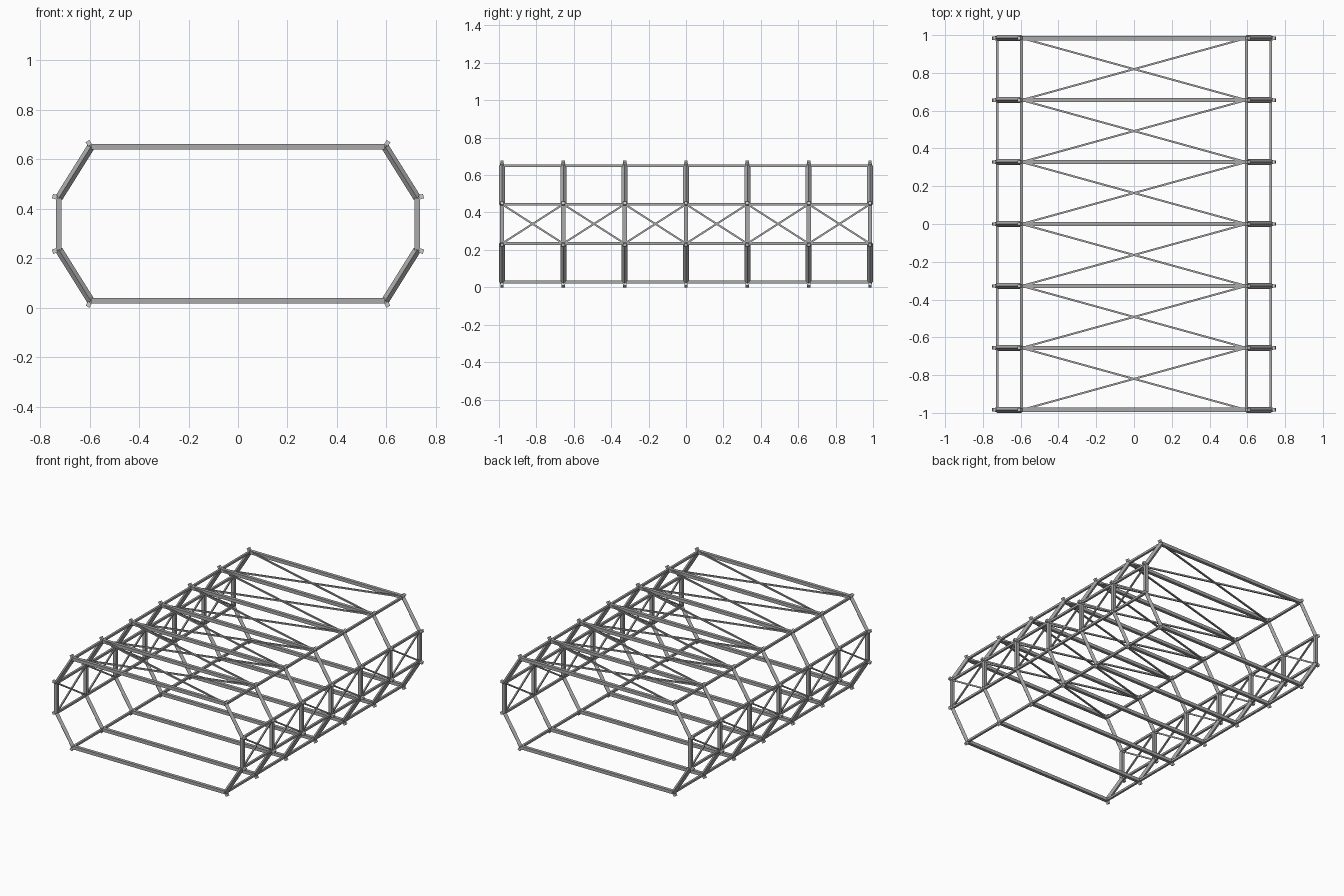
import bpy, bmesh, math
from mathutils import Vector, Matrix

if "Cube" in bpy.data.objects:
    bpy.data.objects.remove(bpy.data.objects["Cube"])

def material(name, c):
    m = bpy.data.materials.new(name)
    m.diffuse_color = (c, c, c, 1)
    m.use_nodes = True
    m.node_tree.nodes["Principled BSDF"].inputs["Base Color"].default_value = m.diffuse_color
    return m

STEEL = material("grey steel", 0.40)
SILVER = material("light silver", 0.60)

def mesh_object(name, bm, mat=STEEL):
    me = bpy.data.meshes.new(name)
    bm.to_mesh(me)
    bm.free()
    me.materials.append(mat)
    ob = bpy.data.objects.new(name, me)
    bpy.context.collection.objects.link(ob)
    return ob

def add_bar(bm, a, b, width, roll=0.0):
    """Square bar from a to b, rolled about its own axis."""
    a, b = Vector(a), Vector(b)
    d = b - a
    up = Vector((0, 1, 0)) if abs(d.y) < 1e-6 else Vector((0, 0, 1))
    if abs(d.x) < 1e-6 and abs(d.y) > 1e-6:
        up = Vector((1, 0, 0))
    side = d.cross(up).normalized()
    up = side.cross(d).normalized()
    rot = Matrix((side, up, -d.normalized())).transposed().to_4x4()
    bmesh.ops.create_cube(bm, size=1, matrix=Matrix.Translation((a + b) / 2) @ rot
                          @ Matrix.Rotation(roll, 4, 'Z')
                          @ Matrix.Diagonal((width, width, d.length, 1)))

def bars(name, segments, width, mat=STEEL):
    bm = bmesh.new()
    for a, b in segments:
        add_bar(bm, a, b, width)
    return mesh_object(name, bm, mat)

# Octagonal section: right half, then its mirror
MID, XI, XO, HI, HO = 0.339, 0.595, 0.724, 0.311, 0.105
half = [(XI, -HI), (XO, -HO), (XO, HO), (XI, HI)]
ring = half + [(-x, z) for x, z in reversed(half)]
ys = [-0.984 + i * 0.984 / 3 for i in range(7)]

def pt(p, y):
    return (p[0], y, p[1] + MID)

# Seven ring frames; the sloping bars stand on edge
for i, y in enumerate(ys):
    bm = bmesh.new()
    for k in range(8):
        p, q = ring[k], ring[(k + 1) % 8]
        sloping = abs(p[0] - q[0]) > 0.01 and abs(p[1] - q[1]) > 0.01
        add_bar(bm, pt(p, y), pt(q, y), 0.0225, math.pi / 4 if sloping else 0)
    mesh_object(f"ring_frame_{i + 1}", bm)

# Lengthwise rails through every corner
bars("long_rails", [(pt(p, ys[0]), pt(p, ys[-1])) for p in ring], 0.015)

# Crossed braces in each bay, on the roof and both side walls
def crosses(name, p, q):
    segs = []
    for y0, y1 in zip(ys, ys[1:]):
        segs += [(pt(p, y0), pt(q, y1)), (pt(q, y0), pt(p, y1))]
    bars(name, segs, 0.01)

crosses("roof_braces", (-XI, HI), (XI, HI))
for side, s in (("right", 1), ("left", -1)):
    crosses(f"{side}_side_braces", (s * XO, -HO), (s * XO, HO))

# Small knobs pointing outward along the bisector of each corner
knobs = []
for k, p in enumerate(ring):
    v = Vector(p)
    to_prev = (Vector(ring[k - 1]) - v).normalized()
    to_next = (Vector(ring[(k + 1) % 8]) - v).normalized()
    out = -(to_prev + to_next).normalized()
    knobs += [(pt(v + out * 0.008, y), pt(v + out * 0.027, y)) for y in ys]
bars("corner_knobs", knobs, 0.018, SILVER)
